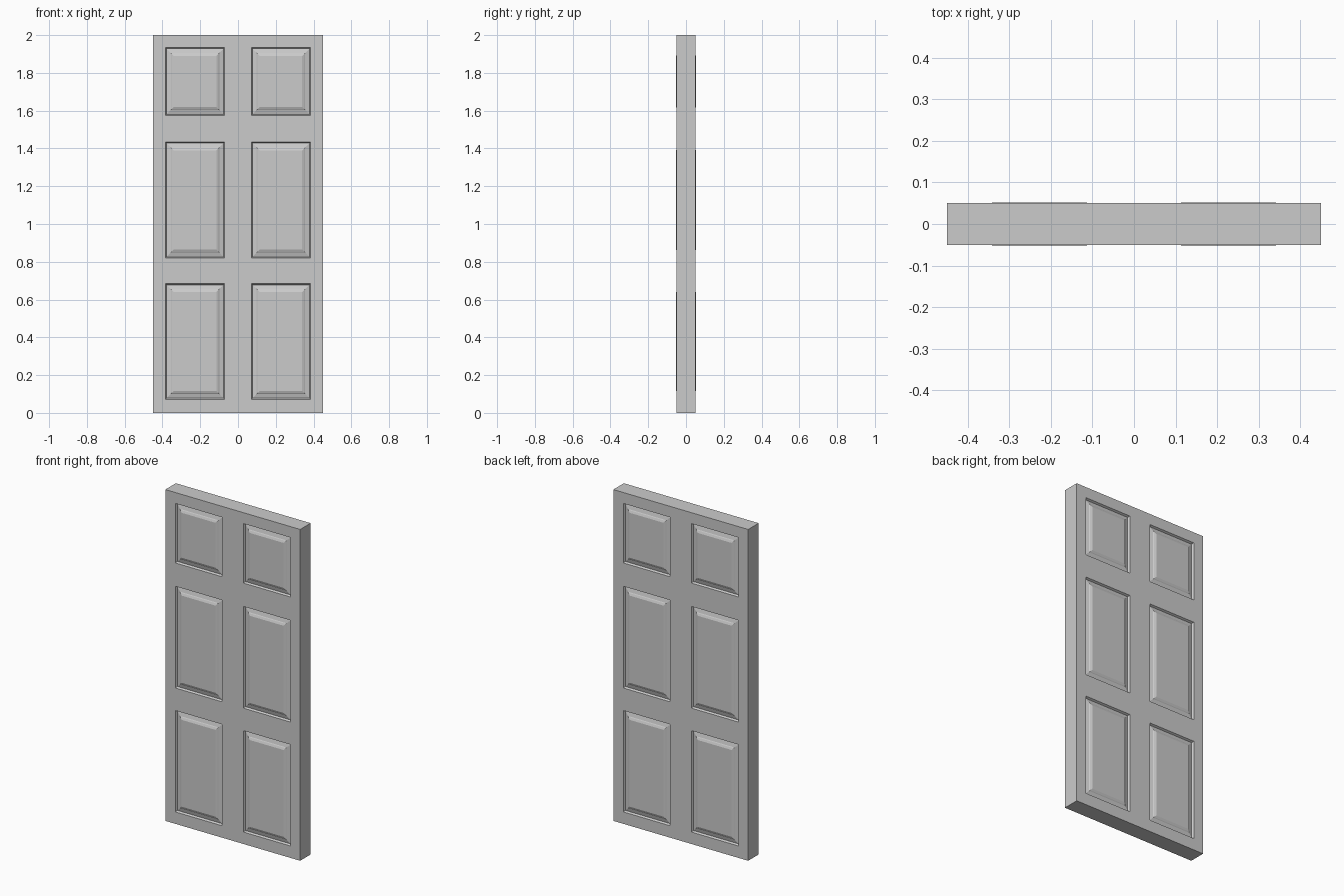
import bpy, bmesh

if "Cube" in bpy.data.objects:
    bpy.data.objects.remove(bpy.data.objects["Cube"])

XS = [-0.45, -0.384, -0.071, 0.071, 0.384, 0.45]
ZS = [0, 0.072, 0.684, 0.82, 1.434, 1.575, 1.934, 2.0]
HALF = 0.05
# moulding profile: (inset from opening, height relative to door face)
PROFILE = [(0, 0), (0.006, -0.012), (0.028, -0.006), (0.032, -0.003), (0.044, 0.002)]

bm = bmesh.new()


def face(points):
    bm.faces.new([bm.verts.new(p) for p in points])


def ring(x0, x1, z0, z1, inset, height, side):
    y = side * (HALF + height)
    return [(x0 + inset, y, z0 + inset), (x1 - inset, y, z0 + inset),
            (x1 - inset, y, z1 - inset), (x0 + inset, y, z1 - inset)]


# front and back: flat rails and stiles with six raised panels
for side in (-1, 1):
    for i in range(len(XS) - 1):
        for j in range(len(ZS) - 1):
            cell = (XS[i], XS[i + 1], ZS[j], ZS[j + 1])
            if i % 2 and j % 2:
                rings = [ring(*cell, d, h, side) for d, h in PROFILE]
                for a, b in zip(rings, rings[1:]):
                    for k in range(4):
                        n = (k + 1) % 4
                        face([a[k], a[n], b[n], b[k]])
                face(rings[-1])
            else:
                face(ring(*cell, 0, 0, side))

# door edges
for a, b in zip(ZS, ZS[1:]):
    for x in (XS[0], XS[-1]):
        face([(x, -HALF, a), (x, HALF, a), (x, HALF, b), (x, -HALF, b)])
for a, b in zip(XS, XS[1:]):
    for z in (ZS[0], ZS[-1]):
        face([(a, -HALF, z), (b, -HALF, z), (b, HALF, z), (a, HALF, z)])

bmesh.ops.remove_doubles(bm, verts=bm.verts, dist=1e-5)
bmesh.ops.recalc_face_normals(bm, faces=bm.faces)
mesh = bpy.data.meshes.new("panel_door")
bm.to_mesh(mesh)
bm.free()
bpy.context.collection.objects.link(bpy.data.objects.new("panel_door", mesh))
